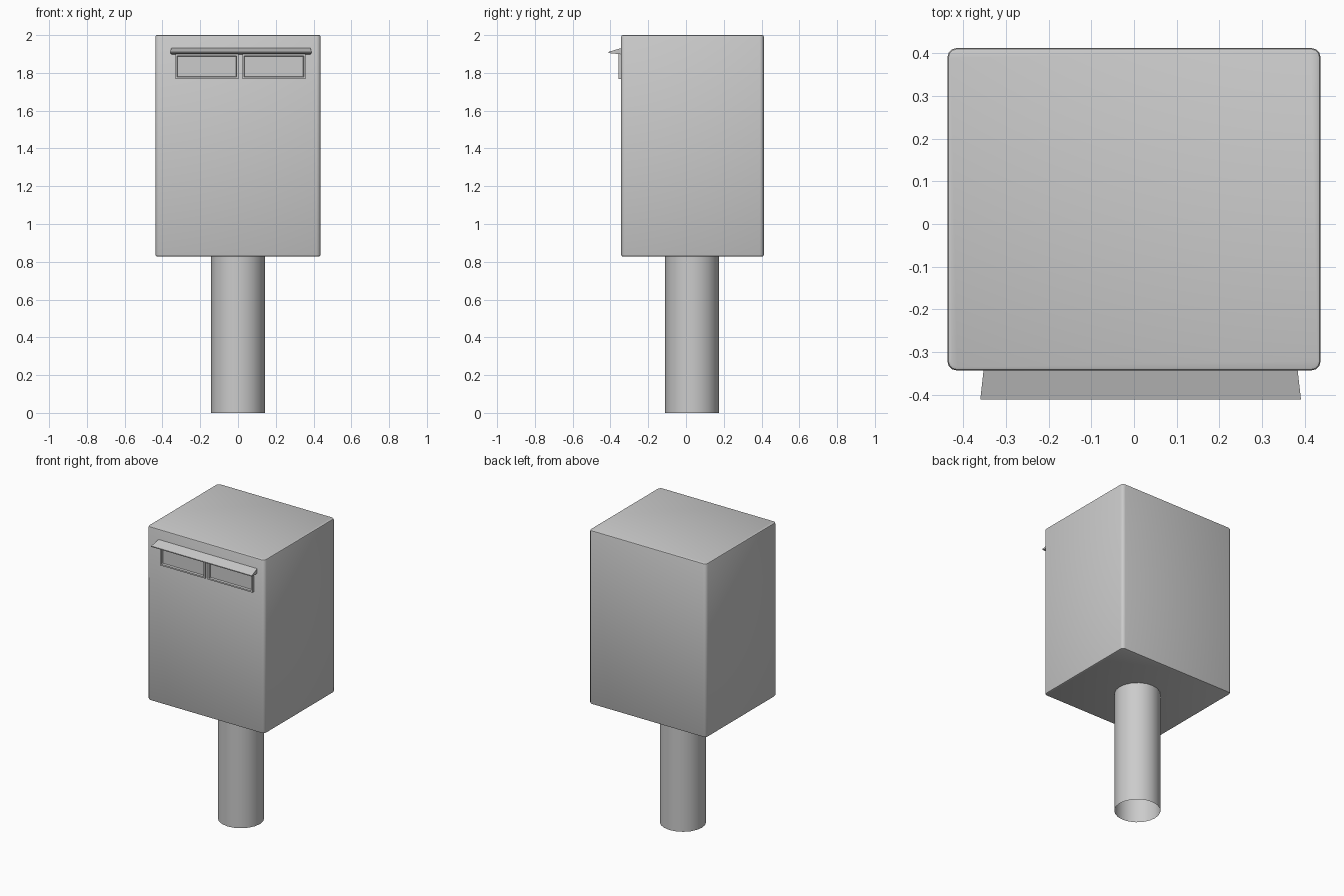
import bpy, bmesh, math
from mathutils import Matrix

if "Cube" in bpy.data.objects:
    bpy.data.objects.remove(bpy.data.objects["Cube"])


def finish(bm, name, angle=40):
    bmesh.ops.recalc_face_normals(bm, faces=bm.faces)
    mesh = bpy.data.meshes.new(name)
    bm.to_mesh(mesh)
    bm.free()
    ob = bpy.data.objects.new(name, mesh)
    bpy.context.collection.objects.link(ob)
    bpy.context.view_layer.objects.active = ob
    ob.select_set(True)
    bpy.ops.object.shade_smooth_by_angle(angle=math.radians(angle))
    ob.select_set(False)
    return ob


def box(x0, x1, y0, y1, z0, z1):
    bm = bmesh.new()
    bmesh.ops.create_cube(bm, size=1)
    bmesh.ops.scale(bm, vec=(x1 - x0, y1 - y0, z1 - z0), verts=bm.verts)
    bmesh.ops.translate(bm, vec=((x0 + x1) / 2, (y0 + y1) / 2, (z0 + z1) / 2), verts=bm.verts)
    return bm


def is_vertical(e):
    return abs(e.verts[0].co.z - e.verts[1].co.z) > 0.5


# Box body: rounded vertical corners, then a finer bevel round top and bottom
bm = box(-0.437, 0.437, -0.343, 0.412, 0.828, 2.0)
bmesh.ops.bevel(bm, geom=[e for e in bm.edges if is_vertical(e)], offset=0.022,
                segments=3, profile=0.5, affect='EDGES')
bmesh.ops.bevel(bm, geom=[e for e in bm.edges if not is_vertical(e)], offset=0.008,
                segments=2, profile=0.5, affect='EDGES')
finish(bm, "box_body")

# Hollow round post, open at the ground
bm = bmesh.new()
bmesh.ops.create_cone(bm, cap_ends=False, segments=20, radius1=0.142, radius2=0.142, depth=0.83,
                      matrix=Matrix.Translation((0, 0.032, 0.415)))
finish(bm, "post")

# Two slot frames, each with a shallow recessed flap
for side, x0, x1 in (("left", -0.332, 0.003), ("right", 0.023, 0.358)):
    bm = box(x0, x1, -0.358, -0.335, 1.768, 1.9)
    front = min(bm.faces, key=lambda f: f.calc_center_median().y)
    bmesh.ops.inset_region(bm, faces=[front], thickness=0.014)
    bmesh.ops.inset_region(bm, faces=[front], thickness=0.004)
    bmesh.ops.translate(bm, vec=(0, 0.013, 0), verts=front.verts)
    finish(bm, "slot_frame_" + side, 30)

# Sloping rain hood: wedge profile (y, z, end inset) swept along x
profile = [(-0.34, 1.932, 0.008), (-0.411, 1.911, 0.0), (-0.411, 1.905, 0.0), (-0.34, 1.898, 0.008)]
bm = bmesh.new()
left = [bm.verts.new((-0.36 + d, y, z)) for y, z, d in profile]
right = [bm.verts.new((0.391 - d, y, z)) for y, z, d in profile]
bm.faces.new(left)
bm.faces.new(right[::-1])
for i in range(4):
    j = (i + 1) % 4
    bm.faces.new((left[i], right[i], right[j], left[j]))
finish(bm, "rain_hood", 20)
